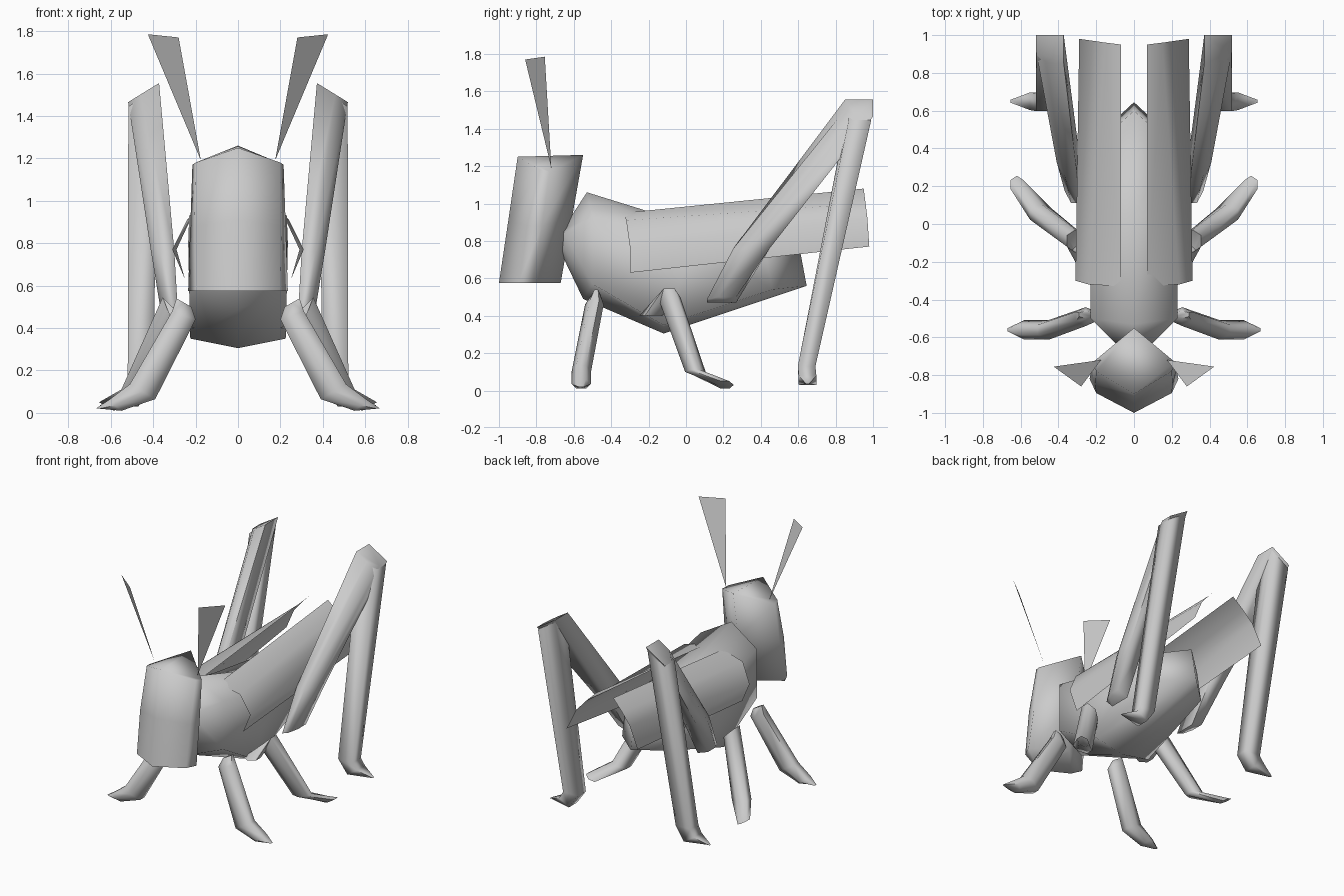
import bpy
import bmesh
import math

cube = bpy.data.objects.get("Cube")
if cube:
    bpy.data.objects.remove(cube, do_unlink=True)

grey = bpy.data.materials.new("plain grey")
grey.use_nodes = True
grey.diffuse_color = (0.6, 0.6, 0.6, 1)
grey.node_tree.nodes["Principled BSDF"].inputs["Base Color"].default_value = (0.6, 0.6, 0.6, 1)

HEX = [(-1, -.5), (0, -1), (1, -.5), (1, .5), (0, 1), (-1, .5)]
BOX = [(-1, -1), (1, -1), (1, 1), (-1, 1)]
CHAMFERED = [(-1, -1), (.2, -1), (1, -.2), (1, 1), (-1, 1)]


def loft(name, rings, closed=True, mirror=False, angle=68):
    """Skin a list of equal-length point rings; closed ends get folded caps."""
    bm = bmesh.new()
    loops = [[bm.verts.new(p) for p in ring] for ring in rings]
    n = len(loops[0])
    for a, b in zip(loops, loops[1:]):
        for i in range(n if closed else n - 1):
            j = (i + 1) % n
            bm.faces.new((a[i], a[j], b[j], b[i]))
    if closed:
        half = n // 2
        for end in (loops[0], loops[-1]):
            bm.faces.new(end[:half + 1])
            bm.faces.new(end[half:] + end[:1])
    return finish(name, bm, mirror, angle)


def finish(name, bm, mirror, angle=68):
    bmesh.ops.recalc_face_normals(bm, faces=bm.faces)
    mesh = bpy.data.meshes.new(name)
    bm.to_mesh(mesh)
    bm.free()
    mesh.materials.append(grey)
    obj = bpy.data.objects.new(name, mesh)
    bpy.context.collection.objects.link(obj)
    bpy.ops.object.select_all(action='DESELECT')
    obj.select_set(True)
    bpy.context.view_layer.objects.active = obj
    bpy.ops.object.shade_smooth_by_angle(angle=math.radians(angle))
    if mirror:
        obj.modifiers.new("Mirror", 'MIRROR').use_mirror_merge = False
    return obj


def limb_ring(shape, x, y, z, hx, hy, tilt=0):
    """Level section of a limb; tilt lowers its outer side."""
    return [(x + hx * u, y + hy * v, z - tilt * u) for u, v in shape]


def limb(name, shape, sections, angle=68):
    return loft(name, [limb_ring(shape, *s) for s in sections], mirror=True, angle=angle)


def symmetric_ring(start, sides, end):
    """Closed section: centre point, left points, centre point, mirrored points."""
    right = [(-x, y, z) for x, y, z in reversed(sides)]
    return [(0, *start), *sides, (0, *end), *right]


# Head: gabled column with a blunt rounded front
loft("head", [
    symmetric_ring((-1.0, 0.575), [(0.2, -0.895, 0.575), (0.235, -0.82, 0.575)], (-0.67, 0.575)),
    symmetric_ring((-0.95, 0.91), [(0.205, -0.85, 0.88), (0.225, -0.77, 0.88)], (-0.61, 0.92)),
    symmetric_ring((-0.9, 1.25), [(0.2, -0.78, 1.18), (0.215, -0.73, 1.17)], (-0.55, 1.26))],
    angle=85)

# Body: swells behind the neck, then narrows to a wedge tail
loft("body", [
    symmetric_ring((-0.66, 0.86), [(0.08, -0.65, 0.84), (0.08, -0.65, 0.76)], (-0.67, 0.74)),
    symmetric_ring((-0.53, 1.06), [(0.23, -0.5, 0.93), (0.23, -0.5, 0.57)], (-0.55, 0.49)),
    symmetric_ring((0.05, 0.88), [(0.235, 0.05, 0.8), (0.225, -0.12, 0.35)], (-0.12, 0.305)),
    symmetric_ring((0.6, 0.8), [(0.2, 0.42, 0.77), (0.2, 0.46, 0.54)], (0.645, 0.56))],
    angle=88)

# Wings: folded sheets that flatten out toward the back
loft("wings", [
    [(0.07, -0.33, 0.95), (0.24, -0.32, 0.91), (0.31, -0.3, 0.77), (0.25, -0.3, 0.63)],
    [(0.07, 0.95, 1.08), (0.15, 0.96, 1.0), (0.22, 0.97, 0.92), (0.29, 0.98, 0.77)]],
    closed=False, mirror=True)

# Antennae: flat triangles
bm = bmesh.new()
bm.faces.new([bm.verts.new(p) for p in (
    (0.175, -0.72, 1.19), (0.28, -0.86, 1.77), (0.425, -0.755, 1.785))])
finish("antennae", bm, True)

# Hind legs: chamfered thigh, long shin bending into a pointed foot
limb("hind_thighs", CHAMFERED, [
    (0.325, 0.19, 0.485, 0.042, 0.078, -0.015),
    (0.355, 0.35, 0.76, 0.055, 0.097),
    (0.445, 0.925, 1.51, 0.073, 0.075, 0.045)], 95)
limb("hind_shins", BOX, [
    (0.447, 0.93, 1.49, 0.07, 0.06, 0.045),
    (0.46, 0.645, 0.13, 0.06, 0.047),
    (0.51, 0.65, 0.055, 0.04, 0.047, -0.025),
    (0.645, 0.65, 0.035, 0.008, 0.008)], 95)

# Middle legs
limb("middle_legs", HEX, [
    (0.25, -0.19, 0.4, 0.05, 0.06),
    (0.31, -0.09, 0.5, 0.045, 0.06, -0.045),
    (0.49, 0.05, 0.1, 0.06, 0.055, -0.01),
    (0.62, 0.21, 0.03, 0.035, 0.045, -0.02)])

# Front legs
limb("front_legs", HEX, [
    (0.255, -0.48, 0.52, 0.035, 0.02, -0.02),
    (0.255, -0.49, 0.46, 0.055, 0.05, -0.02),
    (0.45, -0.56, 0.1, 0.06, 0.052, -0.035),
    (0.58, -0.56, 0.035, 0.03, 0.052, -0.025),
    (0.655, -0.56, 0.02, 0.015, 0.015)])
